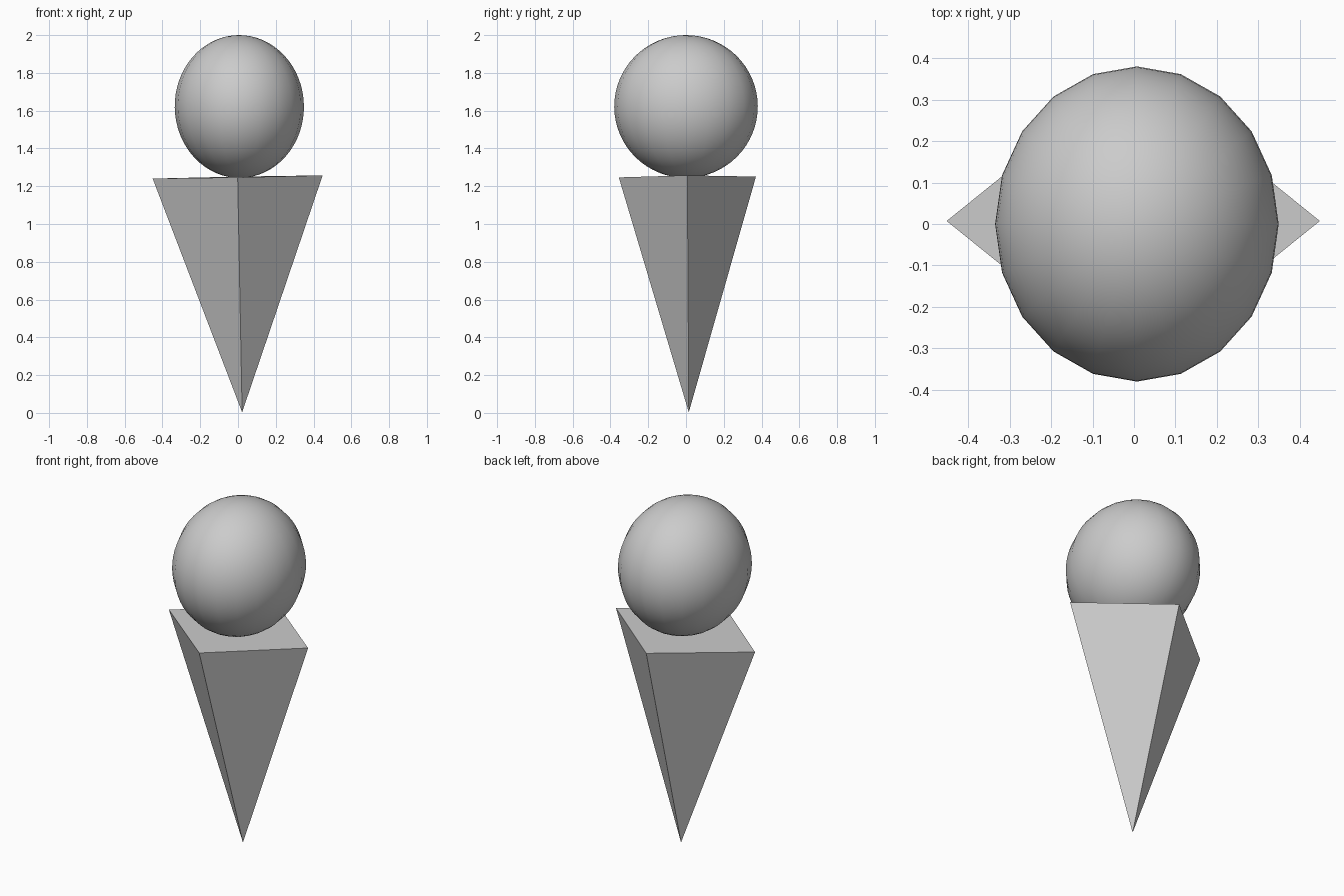
import bpy
import math

if "Cube" in bpy.data.objects:
    bpy.data.objects.remove(bpy.data.objects["Cube"])

TILT = (0.006, -0.019, 0.0)  # the whole model leans very slightly

# Inverted four-sided cone, point on the ground
bpy.ops.mesh.primitive_cone_add(vertices=4, radius1=0.0, radius2=1.0, depth=2.0,
                                location=(0.01, 0.011, 0.626), rotation=TILT)
cone = bpy.context.object
cone.name = "pyramid_cone"
cone.scale = (0.45, 0.363, 0.623)

# Smooth ball resting on the flat top, slightly narrower in x
bpy.ops.mesh.primitive_uv_sphere_add(segments=20, ring_count=32, radius=1.0,
                                     location=(0.007, 0.0, 1.622), rotation=TILT)
ball = bpy.context.object
ball.name = "ball"
ball.scale = (0.342, 0.38, 0.378)
bpy.ops.object.shade_smooth_by_angle(angle=math.radians(40))
